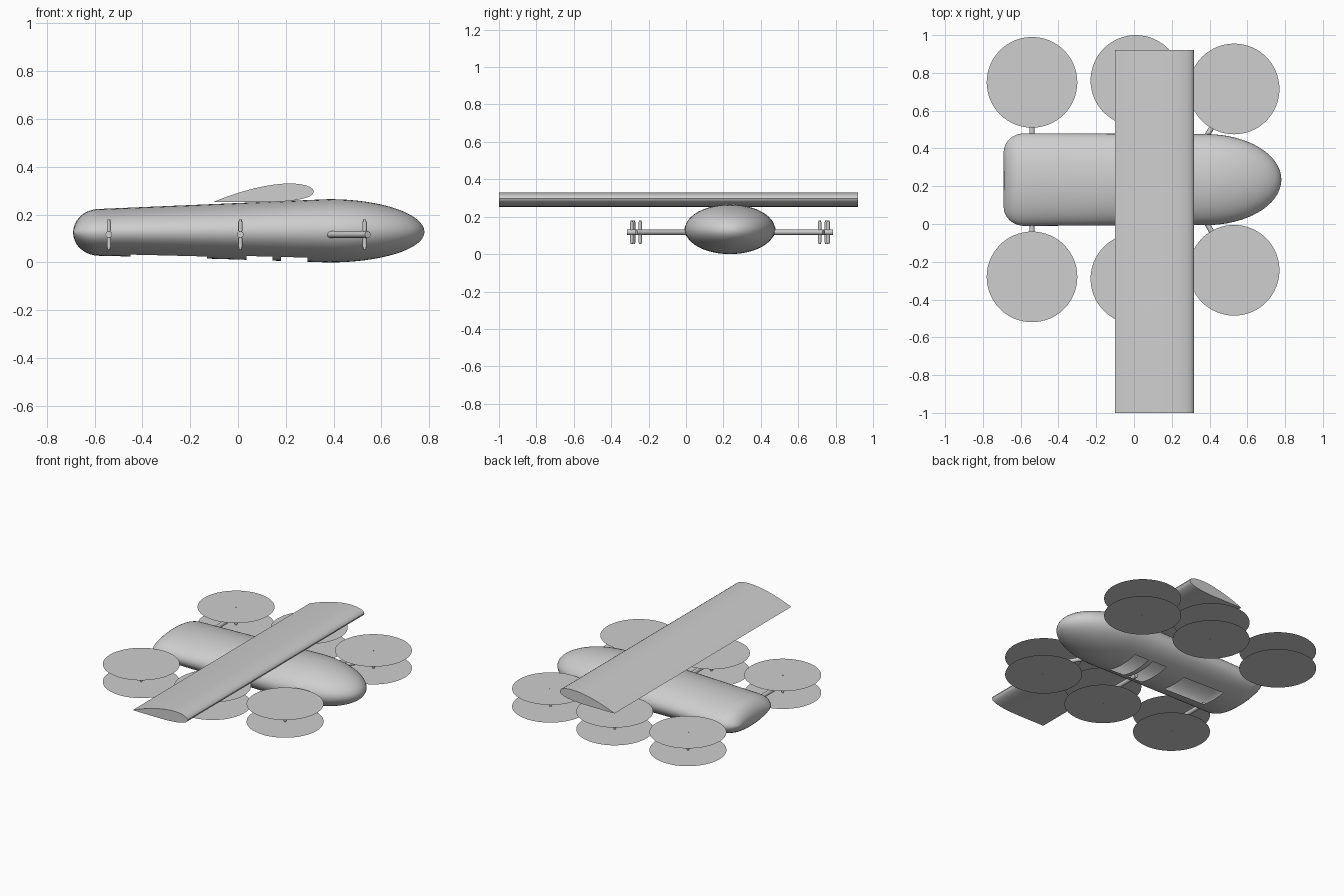
import bpy, bmesh, math
from mathutils import Vector, Matrix

if "Cube" in bpy.data.objects:
    bpy.data.objects.remove(bpy.data.objects["Cube"])

CY = 0.235          # fuselage centre line in y

mat = bpy.data.materials.new("light grey")
mat.diffuse_color = (0.62, 0.62, 0.62, 1)
mat.use_nodes = True
mat.node_tree.nodes["Principled BSDF"].inputs["Base Color"].default_value = mat.diffuse_color


def finish(bm, name, smooth=True):
    bmesh.ops.recalc_face_normals(bm, faces=bm.faces)
    me = bpy.data.meshes.new(name)
    bm.to_mesh(me)
    bm.free()
    ob = bpy.data.objects.new(name, me)
    bpy.context.collection.objects.link(ob)
    me.materials.append(mat)
    if smooth:
        bpy.ops.object.select_all(action='DESELECT')
        ob.select_set(True)
        bpy.context.view_layer.objects.active = ob
        bpy.ops.object.shade_smooth_by_angle(angle=math.radians(35))
    return ob


def rod(bm, a, b, r, seg=16):
    a, b = Vector(a), Vector(b)
    d = b - a
    m = Matrix.Translation((a + b) / 2) @ d.to_track_quat('Z', 'Y').to_matrix().to_4x4()
    bmesh.ops.create_cone(bm, cap_ends=True, segments=seg, radius1=r, radius2=r,
                          depth=d.length, matrix=m)


# Fuselage: lofted ellipses (x, half width, bottom z, top z)
def stations():
    out = []
    for i in range(10):                       # blunt rounded tail
        a = math.radians(2 + 88 * i / 9)
        s = math.sin(a)
        out.append((-0.58 - 0.11 * math.cos(a), 0.145 + 0.1 * s,
                    0.125 - 0.097 * s, 0.125 + 0.099 * s))
    for x in (-0.45, -0.29, -0.13, 0.035, 0.145, 0.18, 0.29):
        t = (x + 0.58) / 0.96                 # slowly growing middle
        out.append((x, 0.245 - 0.004 * t, 0.028 * (1 - t ** 1.15), 0.224 + 0.041 * t))
    for i in range(17):                       # elliptical nose
        a = math.radians(88.5 * i / 16)
        c = math.cos(a)
        out.append((0.38 + 0.4 * math.sin(a), 0.241 * c, 0.127 - 0.127 * c, 0.127 + 0.138 * c))
    return out


N = 48
bm = bmesh.new()
rings = []
for x, hw, zb, zt in stations():
    zc, hh = (zb + zt) / 2, (zt - zb) / 2
    rings.append([bm.verts.new((x, CY + hw * math.sin(2 * math.pi * k / N),
                                zc - hh * math.cos(2 * math.pi * k / N))) for k in range(N)])
# belly openings: (x start, x end, half width in segments)
bays = [(-0.45, -0.13, 3), (0.035, 0.145, 4), (0.18, 0.29, 4)]
for r0, r1 in zip(rings, rings[1:]):
    xm = (r0[0].co.x + r1[0].co.x) / 2
    for k in range(N):
        off = min(k, N - 1 - k)
        if any(a < xm < b and off < w for a, b, w in bays):
            continue
        j = (k + 1) % N
        bm.faces.new((r0[k], r0[j], r1[j], r1[k]))
bm.faces.new(rings[0])
bm.faces.new(rings[-1])
finish(bm, "fuselage")

# Wing: cambered section, pitched nose up, swept along y
CHORD, PITCH = 0.42, math.radians(6.0)
upper, lower = [], []
for i in range(17):
    u = (1 - math.cos(math.pi * i / 16)) / 2
    th = 0.6 * 0.105 * 1.0 * (2.969 * math.sqrt(u) - 1.26 * u - 3.516 * u**2 + 2.843 * u**3 - 1.036 * u**4) * CHORD * 1.4
    camber = 0.045 * 4 * u * (1 - u) * CHORD * 0.5
    for lst, s in ((upper, 1), (lower, -1)):
        px, pz = -u * CHORD, camber + s * th
        lst.append((0.317 + px * math.cos(PITCH) + pz * math.sin(PITCH) * -1,
                    0.298 + px * math.sin(PITCH) + pz * math.cos(PITCH)))
section = upper + lower[-2:0:-1]
bm = bmesh.new()
ends = [[bm.verts.new((x, y, z)) for x, z in section] for y in (-1.0, 0.92)]
for k in range(len(section)):
    j = (k + 1) % len(section)
    bm.faces.new((ends[0][k], ends[0][j], ends[1][j], ends[1][k]))
for e in ends:
    bm.faces.new(e)
finish(bm, "wing")

# Small fitting on the wing
bm = bmesh.new()
rod(bm, (0.075, -0.452, 0.306), (0.185, -0.452, 0.317), 0.003, 8)
rod(bm, (0.07, -0.452, 0.305), (0.105, -0.452, 0.309), 0.006, 8)
rod(bm, (0.155, -0.452, 0.314), (0.185, -0.452, 0.317), 0.006, 8)
finish(bm, "wing_fitting")

# Rotor units: (label, hub x, hub y offset, arm root x, arm root y offset)
units = [("rear", -0.54, 0.515, -0.54, 0.20),
         ("middle", 0.01, 0.525, 0.01, 0.20),
         ("front", 0.53, 0.48, 0.35, 0.17)]
for label, hx, hy, rx, ry in units:
    for side, s in (("left", 1), ("right", -1)):
        hub = Vector((hx, CY + s * hy, 0.117))
        root = Vector((rx, CY + s * ry, 0.117))
        # boom from body to just past the hub
        bm = bmesh.new()
        rod(bm, root, hub + (hub - root).normalized() * 0.025, 0.014)
        finish(bm, f"{label}_{side}_boom")
        # upright motor shaft with a motor at each end
        bm = bmesh.new()
        rod(bm, hub + Vector((0, 0, -0.062)), hub + Vector((0, 0, 0.062)), 0.006, 12)
        for z in (-0.034, 0.034):
            rod(bm, hub + Vector((0, 0, z - 0.02)), hub + Vector((0, 0, z + 0.02)), 0.009, 16)
        finish(bm, f"{label}_{side}_motors")
        # paper-thin rotor discs
        for part, z in (("lower", 0.056), ("upper", 0.178)):
            bm = bmesh.new()
            bmesh.ops.create_circle(bm, cap_ends=True, segments=64, radius=0.24,
                                    matrix=Matrix.Translation((hub.x, hub.y, z)))
            finish(bm, f"{label}_{side}_{part}_rotor_disc", False)
